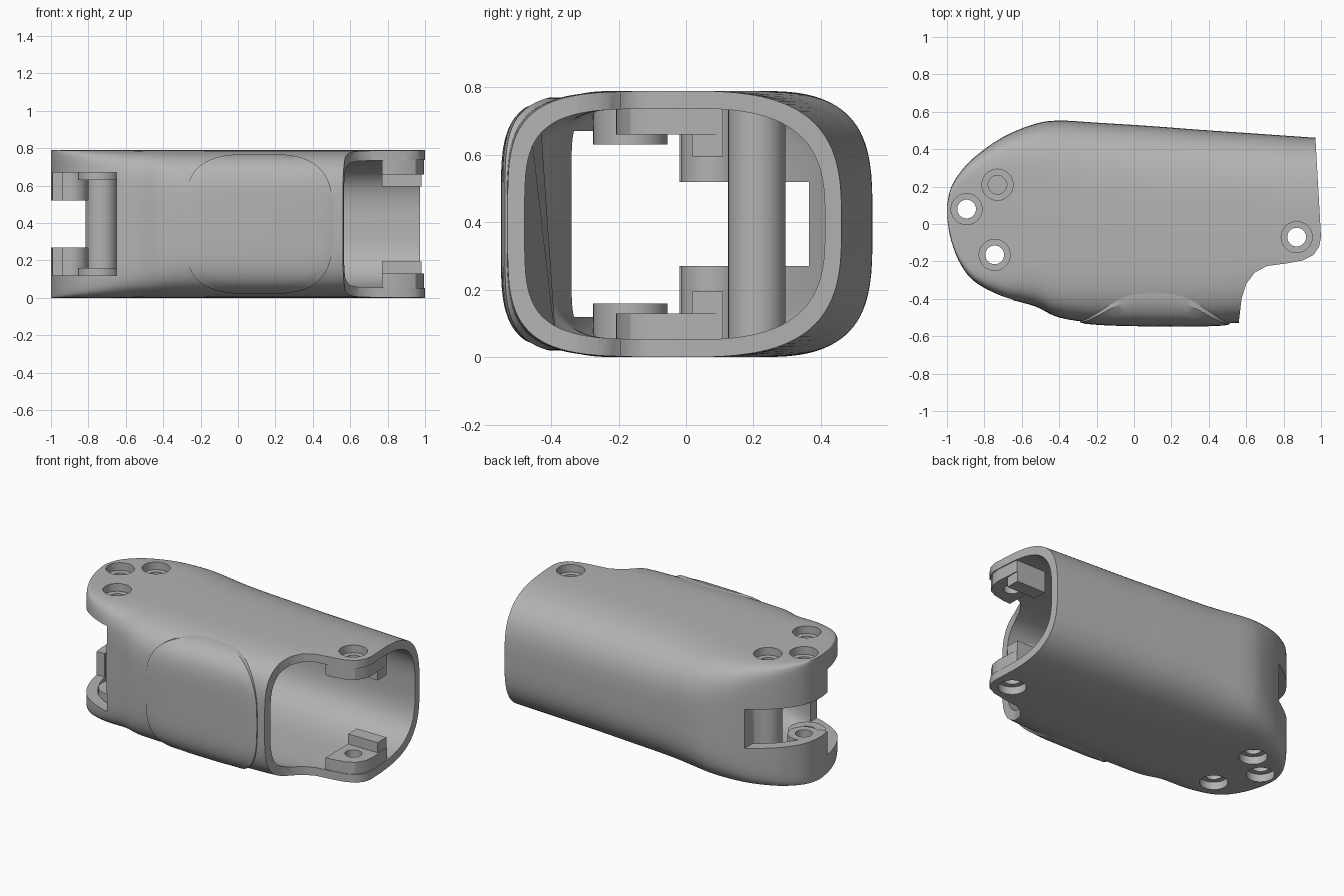
import bpy, bmesh, math
from mathutils import Vector

cube = bpy.data.objects.get("Cube")
if cube:
    bpy.data.objects.remove(cube, do_unlink=True)

MID = 0.395      # mid height; the housing is mirrored above and below it
HALF = 0.395

grey = bpy.data.materials.new("matte_grey")
grey.use_nodes = True
grey.diffuse_color = (0.45, 0.45, 0.45, 1)
grey.node_tree.nodes["Principled BSDF"].inputs["Base Color"].default_value = (0.45, 0.45, 0.45, 1)


def finish(name, bm):
    bmesh.ops.recalc_face_normals(bm, faces=bm.faces)
    mesh = bpy.data.meshes.new(name)
    bm.to_mesh(mesh)
    bm.free()
    mesh.materials.append(grey)
    obj = bpy.data.objects.new(name, mesh)
    bpy.context.collection.objects.link(obj)
    return obj


def box(name, x0, x1, y0, y1, z0, z1):
    return prism(name, [(x0, y0), (x1, y0), (x1, y1), (x0, y1)], z0, z1)


def prism(name, outline, z0, z1):
    bm = bmesh.new()
    face = bm.faces.new([bm.verts.new((x, y, z0)) for x, y in outline])
    new = bmesh.ops.extrude_face_region(bm, geom=[face])["geom"]
    for v in new:
        if isinstance(v, bmesh.types.BMVert):
            v.co.z = z1
    return finish(name, bm)


def cylinder(name, x, y, r, z0, z1, sides=48):
    ring = [2 * math.pi * i / sides for i in range(sides)]
    return prism(name, [(x + r * math.cos(a), y + r * math.sin(a)) for a in ring], z0, z1)


def boolean(obj, tool, operation="DIFFERENCE", keep=False):
    mod = obj.modifiers.new("bool", "BOOLEAN")
    mod.operation, mod.solver, mod.object = operation, "EXACT", tool
    bpy.context.view_layer.objects.active = obj
    bpy.ops.object.modifier_apply(modifier=mod.name)
    if not keep:
        bpy.data.objects.remove(tool, do_unlink=True)


# Plan outline: x, front y, back y
STATIONS = [Vector(p) for p in [
    (-1, 0.04, 0.1), (-0.98, -0.08, 0.19), (-0.93, -0.21, 0.275), (-0.85, -0.31, 0.36),
    (-0.7, -0.39, 0.465), (-0.53, -0.44, 0.535), (-0.4, -0.5, 0.553), (-0.2, -0.528, 0.542),
    (0.1, -0.537, 0.523), (0.35, -0.537, 0.504), (0.6, -0.528, 0.487), (1.06, -0.52, 0.455)]]


def smooth_path(pts, steps=6):
    out = []
    for i in range(len(pts) - 1):
        a, b, c, d = (pts[max(0, min(len(pts) - 1, i + k))] for k in (-1, 0, 1, 2))
        for s in range(steps):
            t = s / steps
            out.append(0.5 * (2 * b + (c - a) * t + (2 * a - 5 * b + 4 * c - d) * t ** 2
                              + (3 * b - a - 3 * c + d) * t ** 3))
    return out + [pts[-1]]


PATH = smooth_path(STATIONS)


def power(v, n):
    return math.copysign(abs(v) ** n, v)


def squareness(x):
    """Front and back section exponents; nearly square at the rounded end."""
    t = max(0, (0.4 - x) / 1.4)
    ramp = 1 + 0.1 * t + 4 * t ** 6
    return (3.3 + 0.9 * max(0, min(1, (1 - x) / 0.5))) * ramp, 3.1 * ramp


def loft(name, inset, shift, sides=96):
    bm = bmesh.new()
    rings = []
    for x, front, back in PATH:
        mid, half = (front + back) / 2, max(0.012, (back - front) / 2 - inset)
        n_front, n_back = squareness(x)
        ring = []
        for i in range(sides):
            a = 2 * math.pi * (i + 0.5) / sides
            n = 2 / (n_back if math.cos(a) > 0 else n_front)
            ring.append(bm.verts.new((x + shift, mid + half * power(math.cos(a), n),
                                      MID + (HALF - inset) * power(math.sin(a), n))))
        rings.append(ring)
    for r, s in zip(rings, rings[1:]):
        for i in range(sides):
            j = (i + 1) % sides
            bm.faces.new((r[i], r[j], s[j], s[i]))
    bm.faces.new(rings[0])
    bm.faces.new(rings[-1])
    return finish(name, bm)


# Hollow shell
shell = loft("housing_shell", 0, 0)
boolean(shell, loft("cavity", 0.052, 0.045))

# Trim the open end and its scooped front corner
scoop = [(0.56, -0.9), (0.56, -0.53), (0.575, -0.4), (0.6, -0.32), (0.645, -0.26), (0.71, -0.225),
         (0.82, -0.21), (0.9, -0.195), (0.96, -0.165), (0.99, -0.12), (1, -0.07),
         (0.97, 0.46), (0.97, 0.9), (1.3, 0.9), (1.3, -0.9)]
boolean(shell, prism("scoop", scoop, -0.1, 1))

# Stepped slot at the rounded end
boolean(shell, box("front_slot", -1.2, -0.65, -0.8, -0.02, 0.12, 0.67))
boolean(shell, box("back_slot", -1.2, -0.73, -0.03, 0.8, 0.27, 0.52))

# Bosses, blocks and inner panels
parts = [shell, cylinder("screw_post", -0.73, 0.21, 0.085, 0.03, 0.76)]


def mirrored(z0, z1, upper):
    return (2 * MID - z1, 2 * MID - z0) if upper else (z0, z1)


for upper in (False, True):
    side = "upper_" if upper else "lower_"

    def span(z0, z1):
        return mirrored(z0, z1, upper)

    parts.append(cylinder(side + "end_boss", -0.895, 0.08, 0.095, *span(0.03, 0.27)))
    parts.append(cylinder(side + "front_boss", -0.745, -0.165, 0.11, *span(0.03, 0.16)))
    lug = [(0.77, -0.208), (0.82, -0.206), (0.9, -0.19), (0.95, -0.165), (0.985, -0.11),
           (0.994, -0.05), (0.983, 0.11), (0.77, 0.11)]
    parts.append(prism(side + "hinge_block", lug, *span(0.02, 0.13)))
    parts.append(box(side + "hinge_step", 0.77, 0.98, 0.02, 0.11, *span(0.1, 0.195)))
    # inner panel with a raised rim and a rounded corner, trimmed to the wall
    panel = [(0.23, 0.05), (0.44, 0.05), (0.44, 0.36), (0.3, 0.36), (0.255, 0.34), (0.23, 0.29)]
    rim = panel[2:] + panel[:1]
    bm = bmesh.new()
    for x0, x1, outline in [(0.8, 0.86, panel),
                            (0.82, 0.95, rim + [(y + 0.018, z - (0.018 if z > 0.1 else 0))
                                                for y, z in reversed(rim)])]:
        face = bm.faces.new([bm.verts.new((x0, y, 2 * MID - z if upper else z)) for y, z in outline])
        new = bmesh.ops.extrude_face_region(bm, geom=[face])["geom"]
        bmesh.ops.translate(bm, vec=(x1 - x0, 0, 0),
                            verts=[g for g in new if isinstance(g, bmesh.types.BMVert)])
    plate = finish(side + "inner_panel", bm)
    boolean(plate, loft("panel_limit", 0.03, 0), "INTERSECT")
    hole = cylinder("panel_hole", 0, 0, 0.026, -0.2, 0.2, 24)
    hole.rotation_euler.y = math.pi / 2
    hole.location = (0.85, 0.3, sum(span(0.29, 0.29)) / 2)
    bpy.context.view_layer.update()
    boolean(plate, hole)
    parts.append(plate)

# Screw holes with counterbores, through every part they meet
HOLES = [(-0.895, 0.08, True), (-0.745, -0.165, True), (-0.73, 0.21, False), (0.87, -0.07, True)]
for x, y, through in HOLES:
    tools = [cylinder("bore", x, y, 0.083, *mirrored(-0.1, 0.05, u)) for u in (False, True)]
    if through:
        tools.append(cylinder("bore", x, y, 0.05, -0.1, 0.9))
    else:
        tools += [cylinder("bore", x, y, 0.05, *mirrored(-0.1, 0.075, u)) for u in (False, True)]
    for part in parts:
        corners = [Vector(c) for c in part.bound_box]
        if min(c.x for c in corners) < x < max(c.x for c in corners) and \
                min(c.y for c in corners) < y < max(c.y for c in corners):
            for tool in tools:
                boolean(part, tool, keep=True)
    for tool in tools:
        bpy.data.objects.remove(tool, do_unlink=True)


# Raised grip pad, boxier than the front surface below it
def pad_surface(x, z):
    for a, b in zip(PATH, PATH[1:]):
        if a.x <= x <= b.x:
            p = a.lerp(b, (x - a.x) / (b.x - a.x))
            v = abs(z - MID) / HALF
            return (p.y + p.z) / 2 - (p.z - p.y) / 2 * (1 - v ** 4.9) ** (1 / 4.9)


bm = bmesh.new()
rings = []
for k in range(1, 15):
    r = min(1, k / 13)
    lift = 0.011 if k < 13 else (0.006 if k == 13 else -0.04)
    ring = []
    for i in range(72):
        a = 2 * math.pi * i / 72
        x = 0.11 + 0.4 * r * power(math.cos(a), 0.62)
        z = MID + 0.375 * r * power(math.sin(a), 0.62)
        ring.append(bm.verts.new((x, pad_surface(x, z) - lift, z)))
    rings.append(ring)
for r, s in zip(rings, rings[1:]):
    for i in range(72):
        j = (i + 1) % 72
        bm.faces.new((r[i], r[j], s[j], s[i]))
bm.faces.new(rings[0])
bm.faces.new(rings[-1])
parts.append(finish("grip_pad", bm))

# Smooth shading with crisp edges
bpy.ops.object.select_all(action="DESELECT")
for part in parts:
    part.select_set(True)
bpy.context.view_layer.objects.active = shell
bpy.ops.object.shade_smooth_by_angle(angle=math.radians(30))
